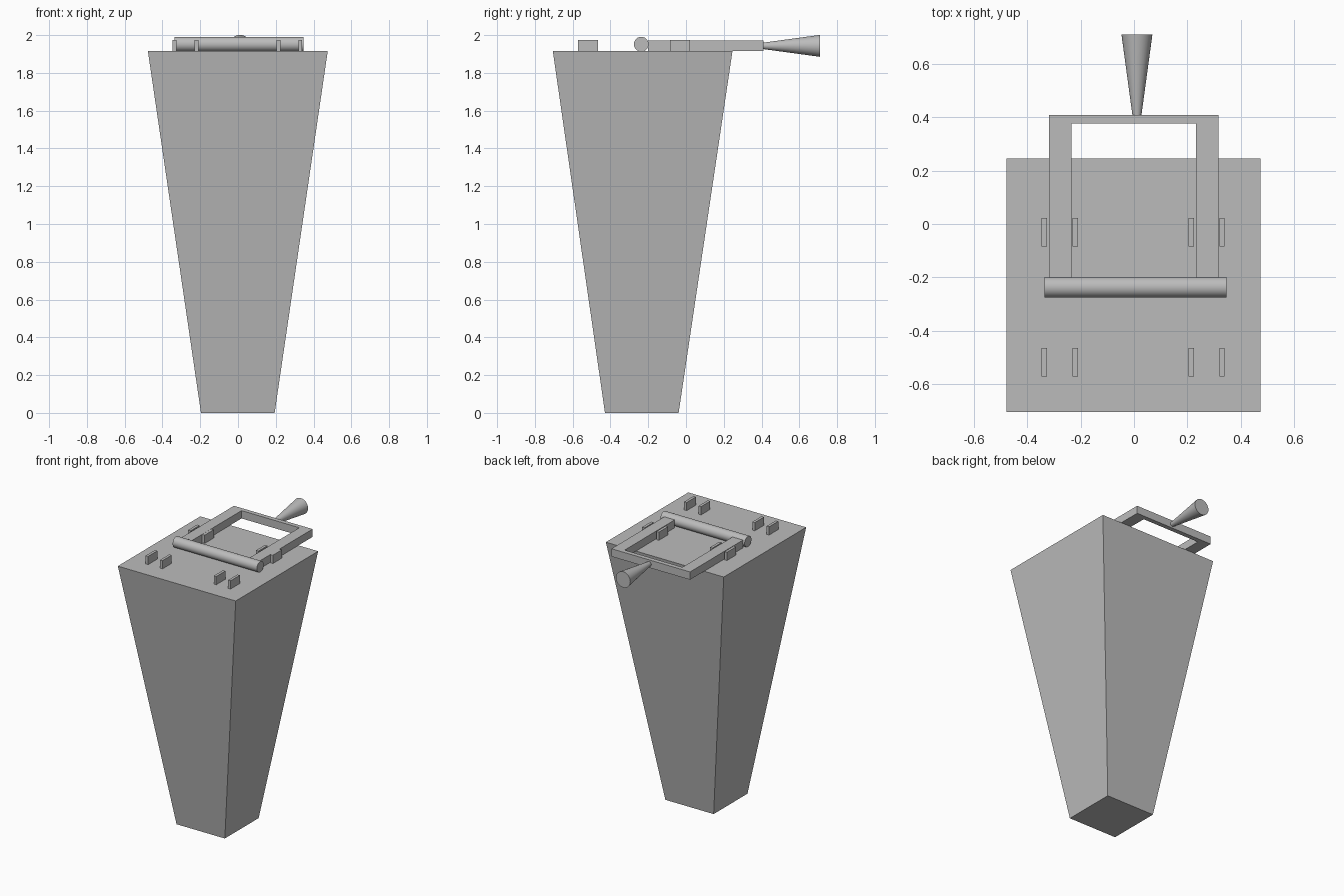
import bpy
import bmesh
import math
from mathutils import Matrix

cube = bpy.data.objects.get("Cube")
if cube:
    bpy.data.objects.remove(cube, do_unlink=True)

grey = bpy.data.materials.new("plain grey")
grey.use_nodes = True
COLOUR = (0.5, 0.5, 0.5, 1.0)
grey.diffuse_color = COLOUR
grey.node_tree.nodes["Principled BSDF"].inputs["Base Color"].default_value = COLOUR

TOP = 1.915  # height of the body's top face


def finish(name, bm, smooth=False):
    """Turn a bmesh into a named grey object."""
    bmesh.ops.recalc_face_normals(bm, faces=bm.faces)
    mesh = bpy.data.meshes.new(name)
    bm.to_mesh(mesh)
    bm.free()
    mesh.materials.append(grey)
    obj = bpy.data.objects.new(name, mesh)
    bpy.context.collection.objects.link(obj)
    if smooth:
        bpy.ops.object.select_all(action='DESELECT')
        obj.select_set(True)
        bpy.context.view_layer.objects.active = obj
        bpy.ops.object.shade_smooth_by_angle(angle=math.radians(40))
    return obj


def prism(name, outline, z0, z1):
    """Extrude an xy outline from z0 up to z1."""
    bm = bmesh.new()
    face = bm.faces.new([bm.verts.new((x, y, z0)) for x, y in outline])
    ext = bmesh.ops.extrude_face_region(bm, geom=[face], use_keep_orig=True)
    top = [v for v in ext["geom"] if isinstance(v, bmesh.types.BMVert)]
    bmesh.ops.translate(bm, verts=top, vec=(0, 0, z1 - z0))
    return finish(name, bm)


def box_outline(x0, x1, y0, y1):
    return [(x0, y0), (x1, y0), (x1, y1), (x0, y1)]


def round_bar(name, r1, r2, length, centre, rotation):
    """Cylinder or cone turned to lie along another axis."""
    bm = bmesh.new()
    bmesh.ops.create_cone(bm, cap_ends=True, segments=32, radius1=r1, radius2=r2,
                          depth=length, matrix=Matrix.Translation(centre) @ rotation)
    return finish(name, bm, smooth=True)


# Tapered body: a square prism narrowed towards the foot
body = prism("tapered_body", box_outline(-0.477, 0.475, -0.705, 0.246), 0, TOP)
for v in body.data.vertices:
    if v.co.z < 0.01:
        v.co.x = -0.001 + 0.195 * (1 if v.co.x > 0 else -1)
        v.co.y = -0.234 + 0.195 * (1 if v.co.y > 0 else -1)

# U-shaped frame lying on the top, open towards the front
prism("handle_frame",
      [(-0.319, -0.201), (-0.235, -0.201), (-0.235, 0.376), (0.232, 0.376),
       (0.232, -0.201), (0.316, -0.201), (0.316, 0.409), (-0.319, 0.409)],
      TOP, 1.972)

# Cross rod and flared grip
round_bar("cross_rod", 0.039, 0.039, 0.681, (0.0055, -0.237, 1.952),
          Matrix.Rotation(math.pi / 2, 4, 'Y'))
round_bar("flared_grip", 0.017, 0.058, 0.301, (0.011, 0.5595, 1.943),
          Matrix.Rotation(-math.pi / 2, 4, 'X'))

# Two rows of upright clips
for row, y in (("front", -0.518), ("back", -0.031)):
    for place, x in (("outer_right", -0.336), ("inner_right", -0.220),
                     ("inner_left", 0.214), ("outer_left", 0.330)):
        prism(f"{row}_clip_{place}",
              box_outline(x - 0.010, x + 0.010, y - 0.053, y + 0.053),
              TOP, 1.975)
